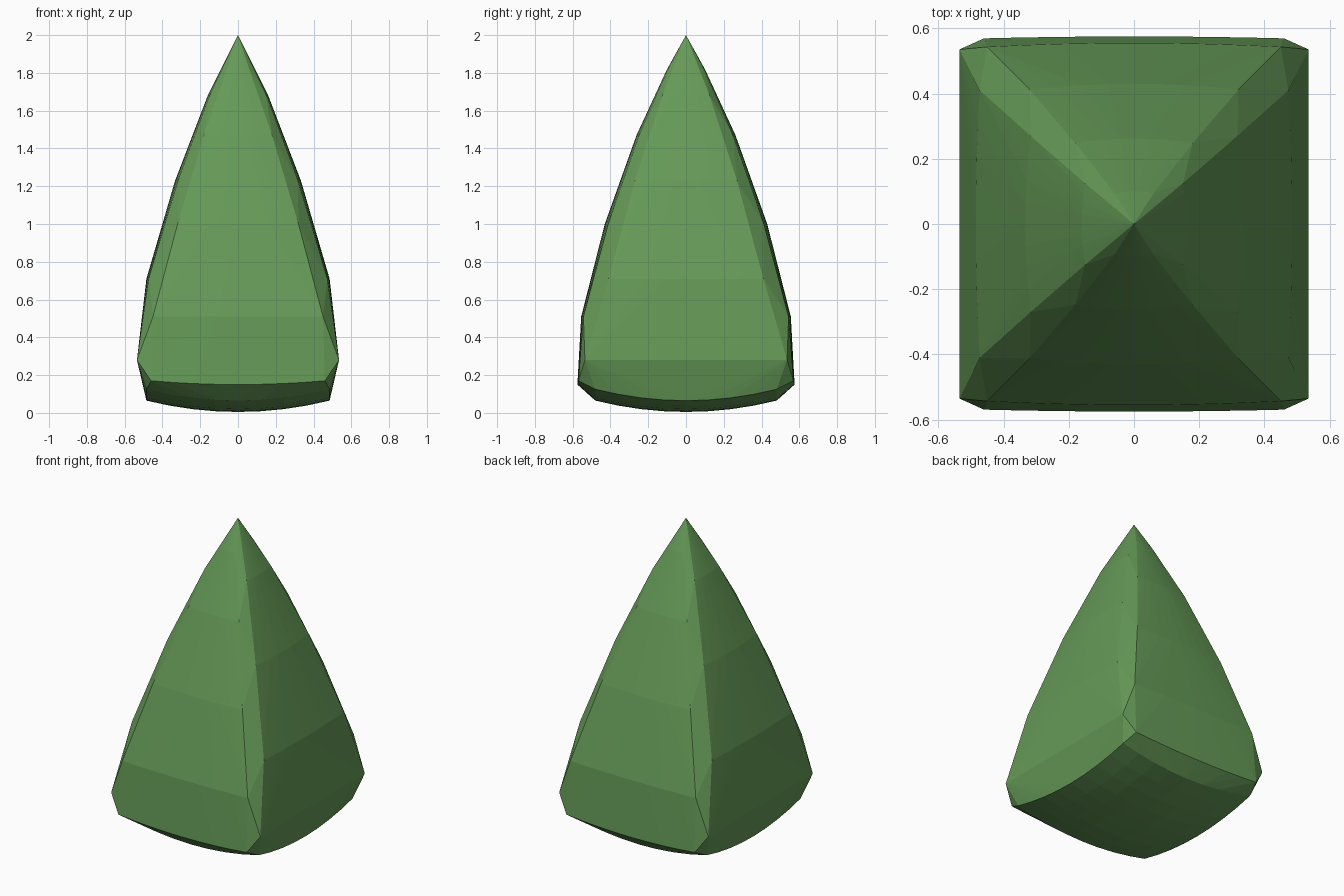
import bpy
import bmesh

cube = bpy.data.objects.get("Cube")
if cube:
    bpy.data.objects.remove(cube, do_unlink=True)

green = bpy.data.materials.new("leaf_green")
green.use_nodes = True
colour = (0.13, 0.32, 0.095, 1)
green.diffuse_color = colour
green.node_tree.nodes["Principled BSDF"].inputs["Base Color"].default_value = colour

# Each level: height, distance of the face from the axis, half width, edge sag
front_levels = [(0.15, 0.575, 0.46, 0.006), (0.51, 0.555, 0.45, 0.012),
                (1.0, 0.43, 0.32, 0.018), (1.47, 0.262, 0.18, 0.014),
                (1.82, 0.1, 0.06, 0.006)]
side_levels = [(0.28, 0.535, 0.535, 0.0), (0.71, 0.485, 0.41, 0.012),
               (1.23, 0.333, 0.27, 0.016), (1.68, 0.16, 0.125, 0.01)]
STEPS = 4

bm = bmesh.new()


def add_face_points(levels, along_x, end_lift):
    """Bowed rows of points for a pair of opposite walls."""
    for row, (z, reach, half, sag) in enumerate(levels):
        for i in range(-STEPS, STEPS + 1):
            t = i / STEPS
            out = reach - sag * t * t
            height = z + (end_lift * t * t if row == 0 else 0)
            for sign in (-1, 1):
                pos = (half * t, sign * out) if along_x else (sign * out, half * t)
                bm.verts.new((*pos, height))


# Walls and the pointed tip
add_face_points(front_levels, True, 0.02)
add_face_points(side_levels, False, 0)
bm.verts.new((0, 0, 2))

# Shallow domed underside
for i in range(-STEPS, STEPS + 1):
    for j in range(-STEPS, STEPS + 1):
        u, v = i / STEPS, j / STEPS
        bm.verts.new((0.485 * u, 0.48 * v, 0.005 + 0.06 * (u * u + v * v)))

# Wrap one convex skin around the points
result = bmesh.ops.convex_hull(bm, input=bm.verts[:])
loose = {g for g in result["geom_interior"] + result["geom_unused"]
         if isinstance(g, bmesh.types.BMVert)}
bmesh.ops.delete(bm, geom=list(loose), context="VERTS")
bmesh.ops.dissolve_limit(bm, angle_limit=0.01, verts=bm.verts[:], edges=bm.edges[:])
bmesh.ops.recalc_face_normals(bm, faces=bm.faces[:])

mesh = bpy.data.meshes.new("pointed_body")
bm.to_mesh(mesh)
bm.free()
mesh.materials.append(green)
body = bpy.data.objects.new("pointed_body", mesh)
bpy.context.collection.objects.link(body)
